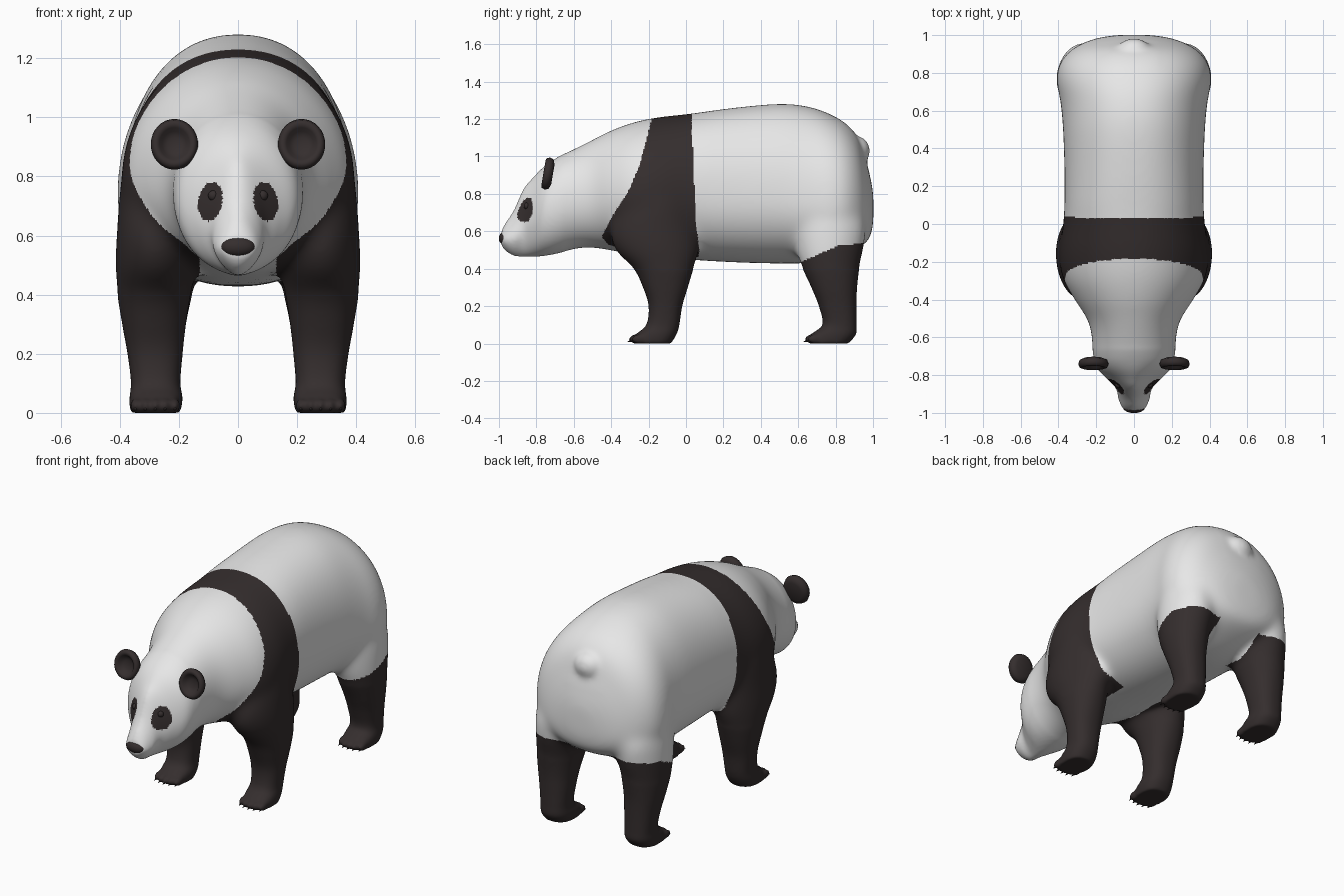
import bpy, bmesh, math
from mathutils import Matrix, Vector
from mathutils.bvhtree import BVHTree

cube = bpy.data.objects.get("Cube")
if cube:
    bpy.data.objects.remove(cube)


def material(name, color):
    mat = bpy.data.materials.new(name)
    mat.use_nodes = True
    mat.diffuse_color = color
    mat.node_tree.nodes["Principled BSDF"].inputs["Base Color"].default_value = color
    return mat


white = material("white_fur", (.8, .8, .8, 1))
dark = material("dark_fur", (.035, .027, .027, 1))


def make_object(name, bm, *mats):
    bmesh.ops.recalc_face_normals(bm, faces=bm.faces)
    mesh = bpy.data.meshes.new(name)
    bm.to_mesh(mesh)
    bm.free()
    for mat in mats:
        mesh.materials.append(mat)
    obj = bpy.data.objects.new(name, mesh)
    bpy.context.collection.objects.link(obj)
    mesh.polygons.foreach_set("use_smooth", [True] * len(mesh.polygons))
    return obj


def smooth_rows(rows, steps=5):
    """Catmull-Rom interpolation of rows of section values."""
    out = []
    for i in range(len(rows) - 1):
        quad = list(zip(rows[max(i - 1, 0)], rows[i], rows[i + 1],
                        rows[min(i + 2, len(rows) - 1)]))
        for s in range(steps):
            t = s / steps
            out.append([b + .5 * t * (c - a + t * (2*a - 5*b + 4*c - d + t * (3*(b - c) + d - a)))
                        for a, b, c, d in quad])
    return out + [rows[-1]]


def loft(bm, rings):
    loops = [[bm.verts.new(p) for p in ring] for ring in rings]
    for one, two in zip(loops, loops[1:]):
        for i in range(len(one)):
            j = (i + 1) % len(one)
            bm.faces.new((one[i], one[j], two[j], two[i]))
    bm.faces.new(loops[0])
    bm.faces.new(loops[-1])


def oval(u0, u1, v0, v1, power, widest=.5, count=64):
    """Egg-shaped superellipse in a box, widest at a fraction of its height."""
    pts = []
    middle = v0 + widest * (v1 - v0)
    for i in range(count):
        a = 2 * math.pi * i / count
        c, s = math.cos(a), math.sin(a)
        reach = v1 - middle if s > 0 else middle - v0
        pts.append(((u0 + u1) / 2 + (u1 - u0) / 2 * math.copysign(abs(c) ** (2 / power), c),
                    middle + reach * math.copysign(abs(s) ** (2 / power), s)))
    return pts


def ellipsoid(bm, center, radii):
    mat = Matrix.Translation(center) @ Matrix.Diagonal((*radii, 1))
    bmesh.ops.create_uvsphere(bm, u_segments=24, v_segments=14, radius=1, matrix=mat)


def lerp(points, x):
    """Piecewise linear lookup."""
    for (x0, y0), (x1, y1) in zip(points, points[1:]):
        if x <= x1:
            return y0 + (y1 - y0) * max(0, (x - x0) / (x1 - x0))
    return points[-1][1]


# Trunk and head sections: y, bottom, top, half width
TRUNK = [
    (-.988, .525, .6, .048), (-.965, .495, .645, .068), (-.92, .468, .715, .085),
    (-.87, .463, .825, .096), (-.82, .463, .885, .142), (-.76, .468, .945, .198),
    (-.68, .483, 1, .218), (-.58, .508, 1.05, .226), (-.5, .512, 1.09, .25),
    (-.4, .497, 1.14, .315), (-.28, .475, 1.183, .38), (-.15, .46, 1.21, .395),
    (.03, .447, 1.23, .372), (.25, .434, 1.26, .368), (.5, .427, 1.282, .376),
    (.65, .43, 1.268, .39), (.76, .45, 1.232, .41), (.85, .48, 1.18, .393),
    (.92, .51, 1.1, .335), (.965, .54, .97, .255), (.99, .58, .87, .17), (1.002, .65, .8, .07)]
FULLNESS = [(-.9, 1.6), (-.72, 2.1), (-.4, 2), (-.2, 2), (.1, 2.25), (.6, 2.15)]
WIDEST = [(-.9, .4), (-.75, .5), (-.5, .47), (-.28, .42), (.1, .45), (.5, .42), (.76, .36)]

# Leg sections: z, back and front y, inner and outer x
FRONT_LEG = [
    (0, -.28, -.08, .195, .365), (.05, -.265, -.05, .187, .368),
    (.1, -.212, -.035, .195, .362), (.2, -.2, -.02, .187, .374), (.3, -.23, .01, .176, .392),
    (.4, -.28, .04, .16, .408), (.5, -.38, .07, .14, .415),
    (.62, -.4, .06, .15, .41), (.8, -.3, .03, .2, .392), (.95, -.2, 0, .22, .33)]
HIND_LEG = [
    (0, .66, .87, .195, .365), (.05, .67, .91, .187, .368),
    (.1, .73, .912, .195, .362), (.2, .71, .912, .187, .374), (.3, .67, .915, .176, .392),
    (.42, .615, .93, .15, .408), (.53, .58, .955, .12, .412),
    (.65, .58, .955, .13, .405), (.8, .62, .88, .16, .375), (.95, .68, .8, .2, .3)]
LEG_FULLNESS = [(.1, 2.4), (.3, 2.2), (.5, 1.9)]

# Body volume: trunk, legs, toes and tail
bm = bmesh.new()
loft(bm, [[(x, y, z) for x, z in oval(-w, w, b, t, lerp(FULLNESS, y), lerp(WIDEST, y))]
          for y, b, t, w in smooth_rows(TRUNK)])
for side in (-1, 1):
    for rows in (FRONT_LEG, HIND_LEG):
        loft(bm, [[(side * x, y, z) for x, y in oval(x0, x1, y0, y1, lerp(LEG_FULLNESS, z))]
                  for z, y0, y1, x0, x1 in smooth_rows(rows)])
        for i in range(5):
            toe = (side * (.213 + i * .0335), rows[0][1] + .015 + .004 * (i - 2) ** 2, .024)
            ellipsoid(bm, toe, (.018, .045, .026))
ellipsoid(bm, (0, .918, 1.03), (.09, .066, .078))
body = make_object("body", bm, white, dark)

# Fuse the volume
remesh = body.modifiers.new("fuse", "REMESH")
remesh.mode = "VOXEL"
remesh.voxel_size = .009
graph = bpy.context.evaluated_depsgraph_get()
skin = bpy.data.meshes.new_from_object(body.evaluated_get(graph))
body.modifiers.clear()
body.data = skin
skin.materials.clear()
skin.materials.append(white)
skin.materials.append(dark)

# Soften everything a little, the tail more, and the hips, shoulders and trunk a lot
bm = bmesh.new()
bm.from_mesh(skin)
rear = [v for v in bm.verts if v.co.z > .4 and v.co.y > -.66]
tail = [v for v in rear if abs(v.co.x) < .13 and v.co.y > .84 and v.co.z > .92]
tail_set = set(tail)
broad = [v for v in rear if v not in tail_set]
for verts, passes in ((broad, 50), (tail, 12), (bm.verts[:], 7)):
    for _ in range(passes):
        bmesh.ops.smooth_vert(bm, verts=verts, factor=.5,
                              use_axis_x=True, use_axis_y=True, use_axis_z=True)
bm.to_mesh(skin)
bm.free()

# Fur markings: shoulder band with front legs, hind legs, eye patches
BAND_FRONT = [(.42, -.4), (.5, -.39), (.57, -.45), (.67, -.4), (.83, -.3),
              (.95, -.25), (1.13, -.2), (1.2, -.185)]
BAND_BACK = [(.5, .07), (.7, .05), (1.2, .03)]
HIND_TOP = [(.6, .43), (.82, .525), (.95, .535)]


def is_dark(c):
    x, y, z = abs(c.x), c.y, c.z
    if y < -.75:
        u, v = x - .094, z - .715
        across, along = u + .18 * v, v - .18 * u
        return (across / .041) ** 2 + (along / .068) ** 2 < 1
    if y > .4:
        return z < lerp(HIND_TOP, y) and (x > .14 or z < .4)
    underside = x < .13 and .4 < z < .56
    return lerp(BAND_FRONT, z) < y < lerp(BAND_BACK, z) and not underside


for face in skin.polygons:
    face.material_index = int(is_dark(face.center))
    face.use_smooth = True

# Nose
bm = bmesh.new()
ellipsoid(bm, (0, -.971, .562), (.058, .03, .034))
make_object("nose", bm, dark)

# Eyes, ears and claws on each side
tree = BVHTree.FromPolygons([v.co for v in skin.vertices], [p.vertices[:] for p in skin.polygons])
EAR = [(0, .03), (.055, .03), (.08, .018), (.087, -.005), (.08, -.025), (.068, -.03),
       (.055, -.022), (.045, -.004), (.025, .006), (0, .008)]
for side, label in ((1, "left"), (-1, "right")):
    bm = bmesh.new()
    hit = tree.ray_cast(Vector((side * .083, -2, .735)), Vector((0, 1, 0)))[0]
    ellipsoid(bm, hit + Vector((0, .008, 0)), (.018, .016, .018))
    make_object(label + "_eye", bm, dark)

    bm = bmesh.new()
    profile = [bm.verts.new((r, d, 0)) for r, d in EAR]
    edges = [bm.edges.new(pair) for pair in zip(profile, profile[1:])]
    bmesh.ops.spin(bm, geom=profile + edges, cent=(0, 0, 0), axis=(0, 1, 0),
                   angle=2 * math.pi, steps=32, use_merge=True)
    bmesh.ops.remove_doubles(bm, verts=bm.verts, dist=.0005)
    place = Matrix.Translation((side * .215, -.737, .908)) @ Matrix.Rotation(-.17, 4, "X")
    bmesh.ops.transform(bm, verts=bm.verts, matrix=place @ Matrix.Diagonal((.92, .85, 1, 1)))
    make_object(label + "_ear", bm, dark)

    bm = bmesh.new()
    for rows in (FRONT_LEG, HIND_LEG):
        for i in range(5):
            spot = (side * (.213 + i * .0335), rows[0][1] - .01 + .004 * (i - 2) ** 2, .014)
            bmesh.ops.create_cone(bm, cap_ends=True, segments=8, radius1=.012, radius2=.001,
                                  depth=.045, matrix=Matrix.Translation(spot)
                                  @ Matrix.Rotation(math.radians(100), 4, "X"))
    make_object(label + "_claws", bm, dark)
